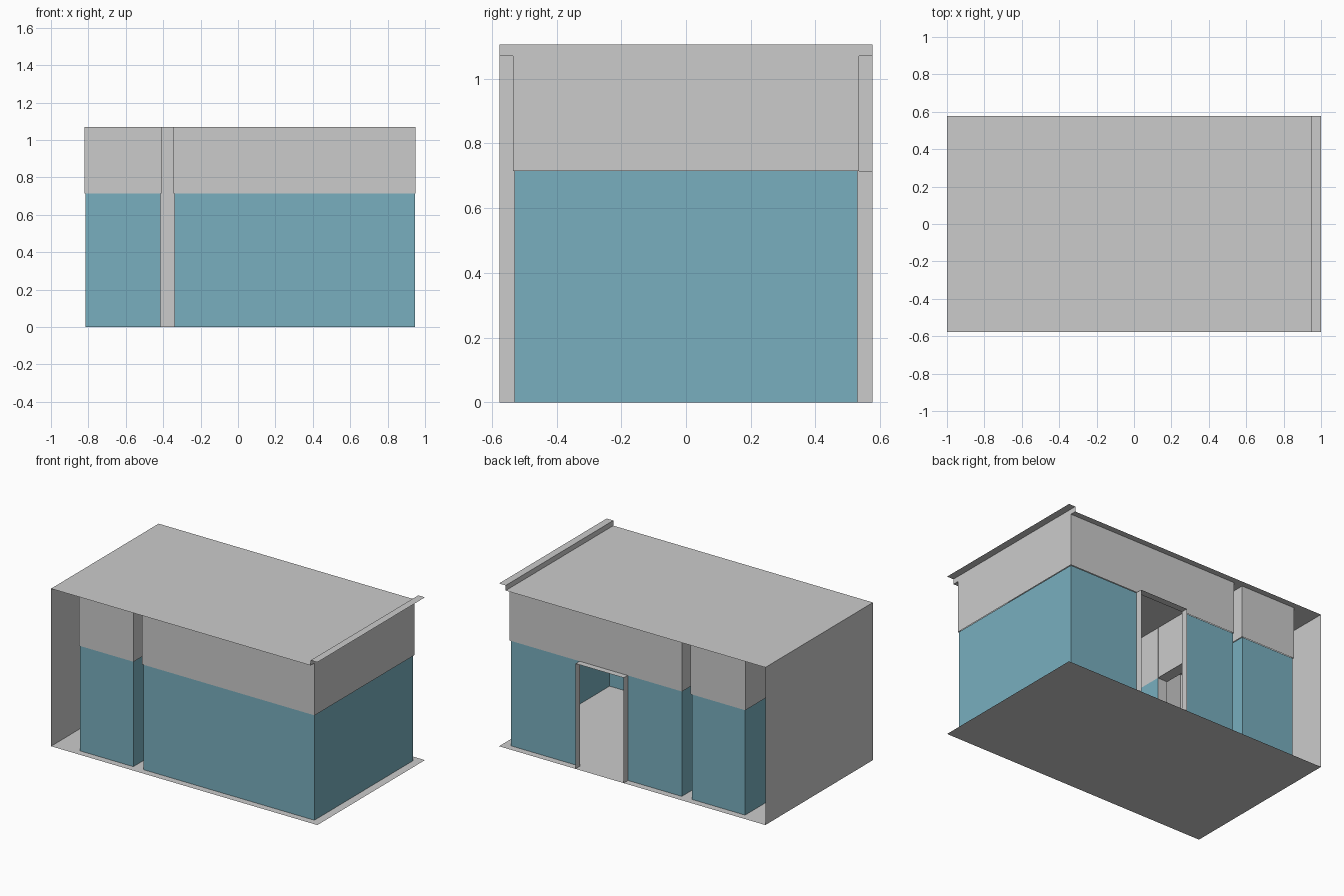
import bpy, bmesh

if "Cube" in bpy.data.objects:
    bpy.data.objects.remove(bpy.data.objects["Cube"])

DEPTH = 0.577            # half depth of floor and roof
HEAD, ROOF, LIP = 0.715, 1.07, 1.105
FY, GY = 0.535, 0.53     # half depth of fascia and glass lines
DOOR = (0.064, 0.426)    # back entrance, x range
PASS = 0.18              # half width of passage between rooms
IN = 0.005               # glass set back behind fascia

glass_mat = bpy.data.materials.new("glass_blue")
glass_mat.diffuse_color = (0.19, 0.43, 0.52, 1)
glass_mat.use_nodes = True
glass_mat.node_tree.nodes["Principled BSDF"].inputs["Base Color"].default_value = glass_mat.diffuse_color


def finish(name, bm, mat=None):
    mesh = bpy.data.meshes.new(name)
    bm.to_mesh(mesh)
    bm.free()
    obj = bpy.data.objects.new(name, mesh)
    bpy.context.collection.objects.link(obj)
    if mat:
        mesh.materials.append(mat)
    return obj


def walls(name, path, z0, z1, mat=None, closed=False):
    """Upright thin wall following a plan path."""
    bm = bmesh.new()
    low = [bm.verts.new((x, y, z0)) for x, y in path]
    high = [bm.verts.new((x, y, z1)) for x, y in path]
    n = len(path)
    for i in range(n if closed else n - 1):
        j = (i + 1) % n
        bm.faces.new((low[i], low[j], high[j], high[i]))
    return finish(name, bm, mat)


def slab(name, x0, x1, y0, y1, z):
    """Thin horizontal sheet."""
    bm = bmesh.new()
    bm.faces.new([bm.verts.new((x, y, z)) for x, y in
                  ((x0, y0), (x1, y0), (x1, y1), (x0, y1))])
    return finish(name, bm)


# Floor, roof, tall end wall and raised roof edge
slab("floor", -1, 1, -DEPTH, DEPTH, 0)
slab("roof", -1, 0.95, -DEPTH, DEPTH, ROOF)
walls("end_wall", [(-1, DEPTH), (-1, -DEPTH)], 0, ROOF)
walls("roof_upstand", [(0.95, -DEPTH), (0.95, DEPTH)], ROOF, LIP)
slab("roof_lip", 0.95, 1, -DEPTH, DEPTH, LIP)

# Fascia rings above the glass of both rooms
ROOMS = {"small_room": (-0.82, -0.41), "large_room": (-0.345, 0.95)}
for room, (a, b) in ROOMS.items():
    walls(room + "_fascia", [(a, -FY), (b, -FY), (b, FY), (a, FY)],
          HEAD, ROOF, closed=True)

# Small room glass: open towards the passage
a, b = ROOMS["small_room"][0] + IN, ROOMS["small_room"][1] - IN
walls("small_room_glass", [(b, PASS), (b, GY), (a, GY), (a, -GY), (b, -GY), (b, -PASS)],
      0, HEAD, glass_mat)

# Large room glass: open at the passage and at the back entrance
a, b = ROOMS["large_room"][0] + IN, ROOMS["large_room"][1] - IN
walls("large_room_glass_front", [(a, -PASS), (a, -GY), (b, -GY), (b, GY), (DOOR[1], GY)],
      0, HEAD, glass_mat)
walls("large_room_glass_back", [(DOOR[0], GY), (a, GY), (a, PASS)], 0, HEAD, glass_mat)

# Passage walls and ceiling
for side, y in (("front", -PASS), ("back", PASS)):
    walls("passage_wall_" + side, [(-0.415, y), (-0.34, y)], 0, ROOF)
slab("passage_ceiling", -0.415, -0.34, -PASS, PASS, HEAD)

# Projecting entrance frame
for side, x in zip(("left", "right"), DOOR):
    walls("door_jamb_" + side, [(x, GY), (x, DEPTH)], 0, HEAD)
slab("door_lintel", DOOR[0], DOOR[1], GY, DEPTH, HEAD)
